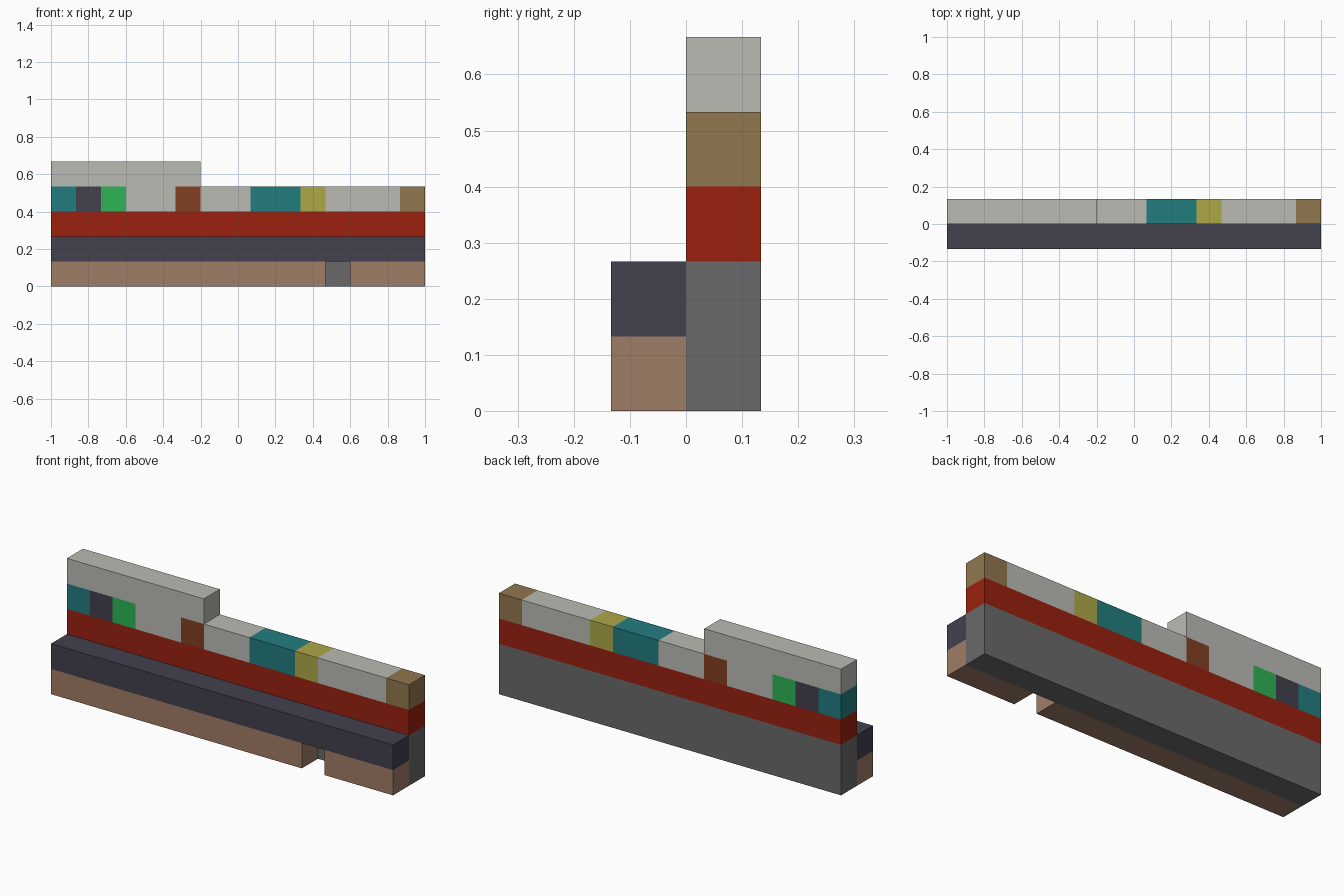
import bpy, bmesh, math
from mathutils import Vector

cube = bpy.data.objects.get("Cube")
if cube:
    bpy.data.objects.remove(cube)

LENGTH = 15              # blocks along the wall
UNIT = 2 / LENGTH        # size of one block

# Flat colours, written as screen values and converted to linear
COLOURS = {
    "pale stone": (187, 187, 181),
    "teal": (35, 125, 128),
    "slate navy": (66, 65, 78),
    "bright green": (46, 180, 85),
    "rust brown": (130, 64, 35),
    "deep red": (155, 33, 15),
    "mustard yellow": (173, 169, 73),
    "tan": (145, 119, 78),
    "clay": (160, 125, 103),
    "mid grey": (106, 106, 106),
}


def linear(v):
    v /= 255
    return v / 12.92 if v <= 0.04045 else ((v + 0.055) / 1.055) ** 2.4


materials = {}
for name, rgb in COLOURS.items():
    mat = bpy.data.materials.new(name)
    mat.use_nodes = True
    colour = (*[linear(c) for c in rgb], 1)
    mat.diffuse_color = colour
    bsdf = mat.node_tree.nodes["Principled BSDF"]
    bsdf.inputs["Base Color"].default_value = colour
    bsdf.inputs["Roughness"].default_value = 0.9
    materials[name] = mat

# Each part: courses of (depth row, height row, runs of colour and block count)
PARTS = {
    "back_base": [(0, z, [("mid grey", LENGTH)]) for z in (0, 1)],
    "red_band": [(0, 2, [("deep red", LENGTH)])],
    "upper_wall": [
        (0, 3, [("teal", 1), ("slate navy", 1), ("bright green", 1),
                ("pale stone", 2), ("rust brown", 1), ("pale stone", 2),
                ("teal", 2), ("mustard yellow", 1), ("pale stone", 3),
                ("tan", 1)]),
        (0, 4, [("pale stone", 6)]),
    ],
    "front_ledge": [(-1, 1, [("slate navy", LENGTH)])],
    "front_footing": [(-1, 0, [("clay", 11), (None, 1), ("clay", 3)])],
}


def blocks_of(courses):
    blocks = {}
    for y, z, runs in courses:
        x = 0
        for colour, count in runs:
            for i in range(x, x + count):
                if colour:
                    blocks[(i, y, z)] = colour
            x += count
    return blocks


part_blocks = {name: blocks_of(courses) for name, courses in PARTS.items()}
filled = set().union(*part_blocks.values())
origin = Vector((-LENGTH / 2, 0, 0))


def build_part(name, blocks):
    """Join the blocks into one shell, leaving out faces that touch a neighbour."""
    mesh = bpy.data.meshes.new(name)
    slots = sorted(set(blocks.values()))
    for colour in slots:
        mesh.materials.append(materials[colour])
    bm = bmesh.new()
    for cell, colour in blocks.items():
        centre = origin + Vector(cell) + Vector((0.5, 0.5, 0.5))
        for axis in range(3):
            for side in (-1, 1):
                n = Vector((0, 0, 0))
                n[axis] = side
                if tuple(int(c + d) for c, d in zip(cell, n)) in filled:
                    continue
                u = Vector((n.y, n.z, n.x))
                v = n.cross(u)
                corners = [(-1, -1), (1, -1), (1, 1), (-1, 1)]
                face = bm.faces.new(
                    [bm.verts.new((centre + (n + u * a + v * b) / 2) * UNIT)
                     for a, b in corners])
                face.material_index = slots.index(colour)
    bmesh.ops.remove_doubles(bm, verts=bm.verts, dist=UNIT / 100)
    bmesh.ops.dissolve_limit(bm, angle_limit=math.radians(1), verts=bm.verts,
                             edges=bm.edges, delimit={'MATERIAL'})
    bm.to_mesh(mesh)
    bm.free()
    obj = bpy.data.objects.new(name, mesh)
    bpy.context.collection.objects.link(obj)


for part_name, part in part_blocks.items():
    build_part(part_name, part)
